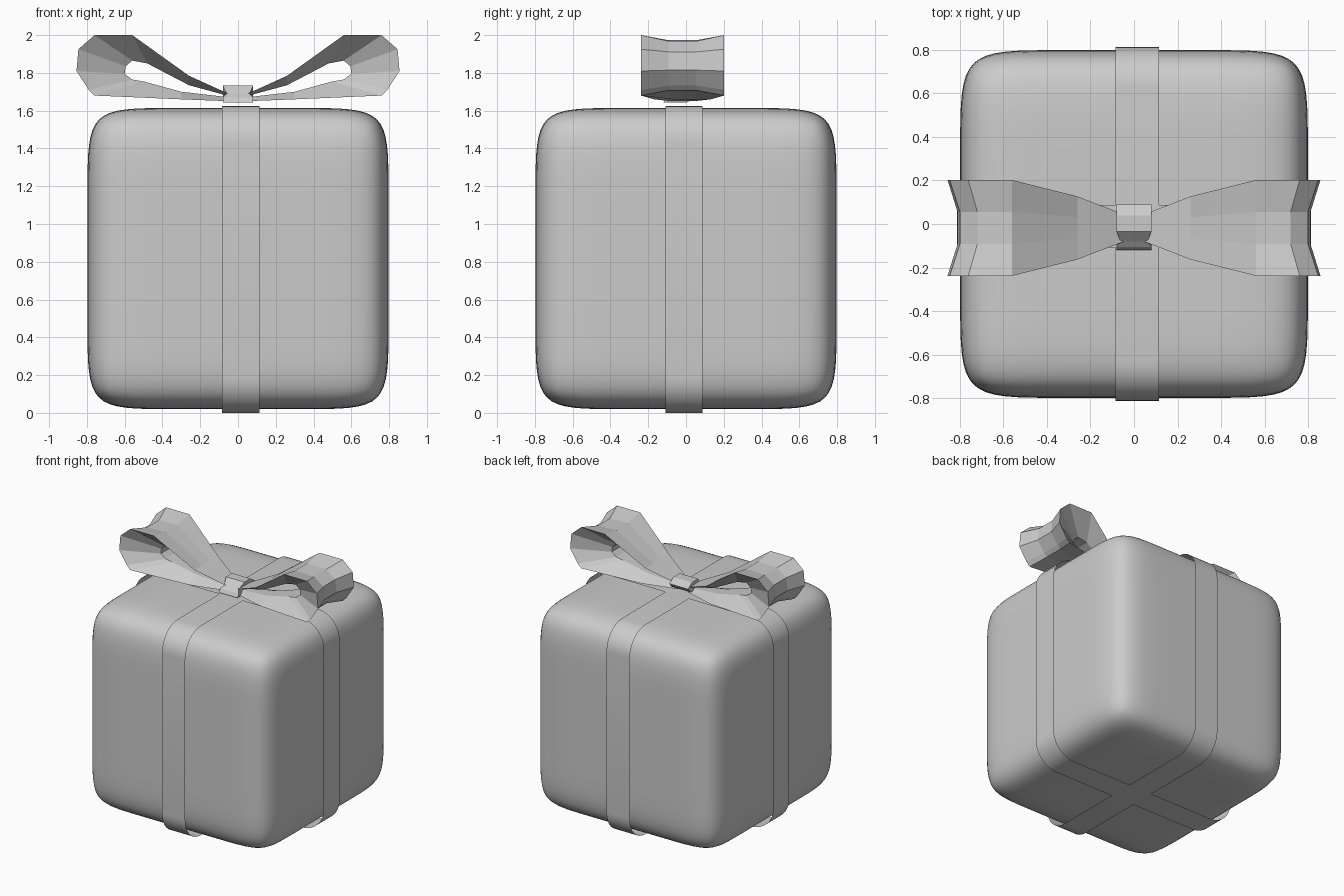
import bpy, bmesh, math
from mathutils import Vector

if "Cube" in bpy.data.objects:
    bpy.data.objects.remove(bpy.data.objects["Cube"])


def add_object(name, bm, smooth=False):
    bmesh.ops.recalc_face_normals(bm, faces=bm.faces)
    mesh = bpy.data.meshes.new(name)
    bm.to_mesh(mesh)
    bm.free()
    for p in mesh.polygons:
        p.use_smooth = smooth
    ob = bpy.data.objects.new(name, mesh)
    bpy.context.collection.objects.link(ob)
    return ob


def skin(bm, rings, close_ring, close_path):
    """Bridge successive rows of points with quads."""
    rows = [[bm.verts.new(p) for p in r] for r in rings]
    n, m = len(rows), len(rows[0])
    for i in range(n if close_path else n - 1):
        a, b = rows[i], rows[(i + 1) % n]
        for j in range(m if close_ring else m - 1):
            k = (j + 1) % m
            bm.faces.new((a[j], a[k], b[k], b[j]))
    return rows


# Gift box: softly subdivided cube with loops held near the edges
bm = bmesh.new()
bmesh.ops.create_cube(bm, size=2)
bmesh.ops.subdivide_edges(bm, edges=bm.edges[:], cuts=2, use_grid_fill=True)
for v in bm.verts:
    for i in range(3):
        v.co[i] = math.copysign(0.797 if abs(v.co[i]) > 0.7 else 0.43, v.co[i])
    v.co.z += 0.817
box = add_object("gift_box", bm, True)
sub = box.modifiers.new("round", 'SUBSURF')
sub.levels = sub.render_levels = 3

# Wrapping ribbons: thin strips following a rounded square
H, R, CZ = 0.8125, 0.19, 0.8125
outline = []
for q in range(4):
    cx, cz = [(1, 1), (-1, 1), (-1, -1), (1, -1)][q]
    for s in range(9):
        a = math.radians(90 * q + 90 * s / 8)
        outline.append((cx * (H - R) + R * math.cos(a),
                        CZ + cz * (H - R) + R * math.sin(a)))


def band(name, lo, hi, along_x):
    bm = bmesh.new()
    skin(bm, [[(u, w, z) if along_x else (w, u, z) for w in (lo, hi)]
              for u, z in outline], False, True)
    ob = add_object(name, bm, True)
    return ob


band("ribbon_side_to_side", -0.108, 0.088, True)
band("ribbon_front_to_back", -0.085, 0.115, False)

# Bow loops: outer edge, inner funnel and half width at each station
YC = -0.018
stations = [
    ((0.04, 1.685), (0.04, 1.675), 0.06, 0),
    ((0.26, 1.785), (0.26, 1.735), 0.145, 0),
    ((0.56, 2.00), (0.48, 1.85), 0.22, 0.17),
    ((0.76, 2.00), (0.56, 1.865), 0.22, 0.2),
    ((0.845, 1.925), (0.595, 1.835), 0.22, 0.16),
    ((0.855, 1.81), (0.60, 1.795), 0.22, 0.15),
    ((0.79, 1.71), (0.56, 1.765), 0.22, 0.17),
    ((0.76, 1.68), (0.50, 1.755), 0.22, 0.17),
    ((0.30, 1.66), (0.30, 1.70), 0.15, 0),
    ((0.04, 1.65), (0.04, 1.67), 0.06, 0),
]
centre = Vector((0.55, 1.84))
rings = []
for edge, inner, hw, pinch in stations:
    e, n = Vector(edge), Vector(inner)
    m = e.lerp(centre, pinch)
    rings.append([(p.x, YC + hw * f, p.y) for p, f in
                  ((e, -1), (m, -1 / 3), (m, 1 / 3), (e, 1), (n, 1 / 3), (n, -1 / 3))])
bm = bmesh.new()
rows = skin(bm, rings, True, False)
for r in (rows[0], rows[-1]):
    bm.faces.new(r)
bow = add_object("bow_loops", bm)
bow.modifiers.new("mirror", 'MIRROR')

# Knot: small faceted wrap, pinched at its front
knot = [(-0.12, 1.643, 0.08), (0.0, 1.643, 0.08), (0.06, 1.665, 0.08), (0.09, 1.70, 0.08),
        (0.04, 1.733, 0.08), (-0.035, 1.733, 0.08), (-0.08, 1.69, 0.062), (-0.105, 1.67, 0.08)]
bm = bmesh.new()
rows = skin(bm, [[(s * w, y, z) for y, z, w in knot] for s in (-1, 1)], True, False)
for r in rows:
    bm.faces.new(r)
add_object("bow_knot", bm)
